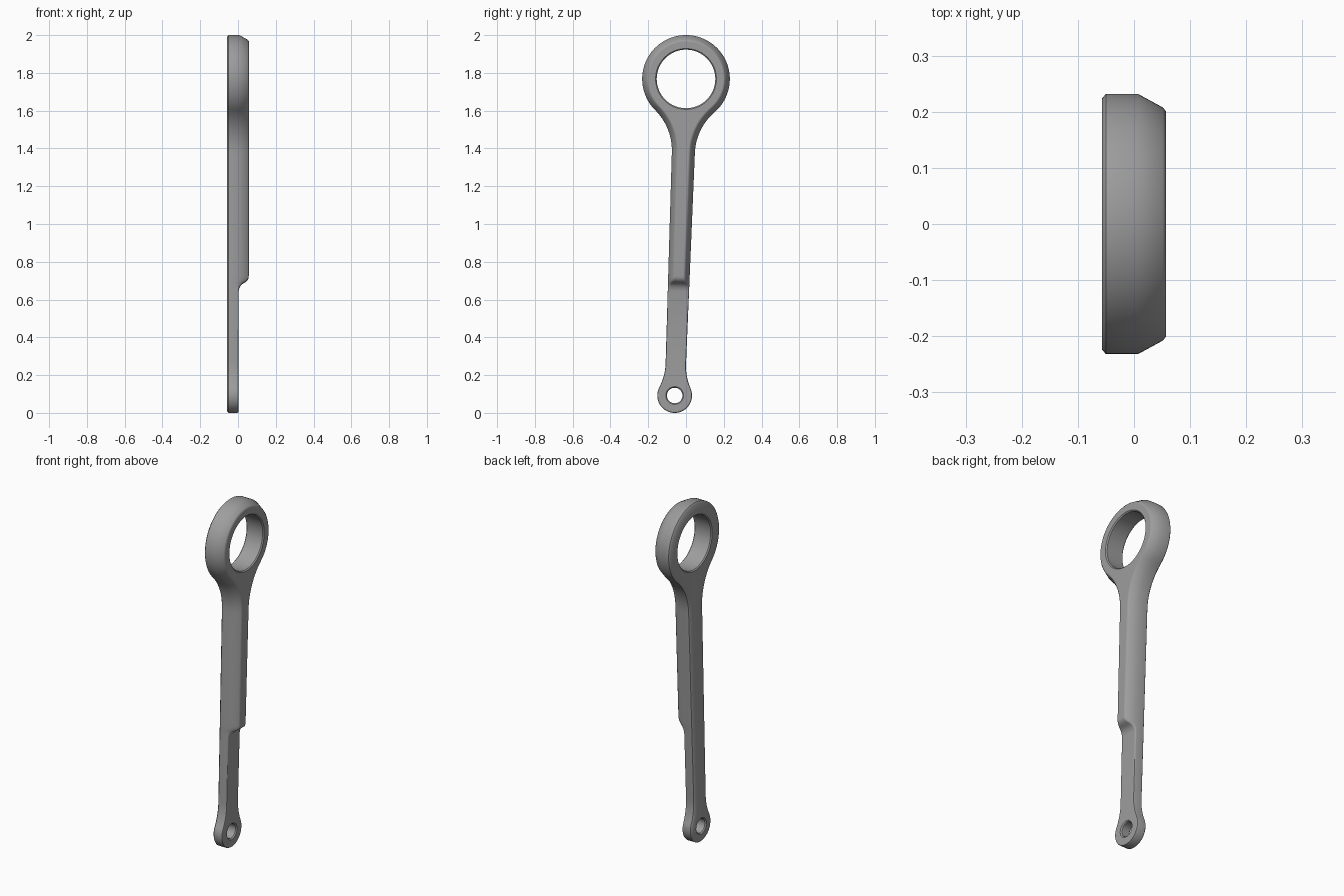
import bpy, bmesh
from math import sin, cos, pi, sqrt, atan2, hypot

if "Cube" in bpy.data.objects:
    bpy.data.objects.remove(bpy.data.objects["Cube"])

# Centres of the small eye and the big ring in (y, z)
EYE, RING = (-0.06, 0.092), (0.0, 1.768)
L = hypot(RING[0] - EYE[0], RING[1] - EYE[1])
UY, UZ = (RING[0] - EYE[0]) / L, (RING[1] - EYE[1]) / L
EYE_R, EYE_HOLE, RING_R, RING_HOLE = 0.092, 0.041, 0.232, 0.155
W0, W1 = 0.054, 0.061            # shaft half widths
F0, F1 = 0.30, 0.30              # fillet radii
BEV = 0.006

# Edge sections as (x, inset) for the thin lower part and the thick upper part
THIN = [(-0.057, 0.008), (-0.050, 0), (-0.004, 0), (0.001, 0.002), (0.003, 0.006), (0.003, 0.010)]
THICK = [(-0.057, 0.008), (-0.050, 0), (0.007, 0), (0.051, 0.024), (0.057, 0.031), (0.057, 0.036)]
# Step between them as (z, blend)
STEP = [(0.645, 0), (0.655, 0.04), (0.665, 0.1), (0.675, 0.2), (0.683, 0.34), (0.689, 0.52),
        (0.694, 0.68), (0.700, 0.82), (0.708, 0.93), (0.716, 0.98), (0.726, 1)]


def lerp(a, b, t):
    return a + (b - a) * t


# Stations along half of the outline: point, normal, blend, hole (centre, radius, angle) or None
stations = []


def add(p, n, t, hole=None):
    stations.append((p, n, t, hole))


# Small eye and its fillet
d0 = sqrt((EYE_R + F0) ** 2 - (W0 + F0) ** 2)
th = atan2(d0, W0 + F0)
for i in range(25):
    a = lerp(-pi / 2, th, i / 24)
    add((EYE_R * cos(a), EYE_R * sin(a)), (cos(a), sin(a)), 0, (0, EYE_HOLE, a))
for i in range(1, 11):
    f = pi + th * (1 - i / 10)
    add((W0 + F0 + F0 * cos(f), d0 + F0 * sin(f)), (-cos(f), -sin(f)), 0,
        (0, EYE_HOLE, lerp(th, pi / 2, i / 10)))

# Shaft with its step
d1 = sqrt((RING_R + F1) ** 2 - (W1 + F1) ** 2)
s0, s1 = d0, L - d1
shaft = [(s0 + 0.03, 0)] + [(z - EYE[1], t) for z, t in STEP] + [(s1 - 0.03, 1)]
for s, t in shaft:
    add((lerp(W0, W1, (s - s0) / (s1 - s0)), s), (1, 0), t)

# Big ring and its fillet
th = atan2(d1, W1 + F1)
for i in range(13):
    f = pi - th * i / 12
    add((W1 + F1 + F1 * cos(f), s1 + F1 * sin(f)), (-cos(f), -sin(f)), 1,
        (L, RING_HOLE, lerp(-pi / 2, -th, i / 12)))
for i in range(1, 41):
    a = lerp(-th, pi / 2, i / 40)
    add((RING_R * cos(a), L + RING_R * sin(a)), (cos(a), sin(a)), 1, (L, RING_HOLE, a))

# Skin both halves with quads
bm = bmesh.new()
N = len(THIN)


def vert(x, v, s, side):
    v *= side
    return bm.verts.new((x, EYE[0] + v * UZ + s * UY, EYE[1] - v * UY + s * UZ))


for side in (1, -1):
    prev = None
    for (pv, ps), (nv, ns), t, hole in stations:
        sec = [(lerp(a[0], b[0], t), lerp(a[1], b[1], t)) for a, b in zip(THIN, THICK)]
        low, top = sec[0][0], sec[-1][0]
        outer = [vert(x, pv - nv * k, ps - ns * k, side) for x, k in sec]
        if hole:
            c, r, a = hole
            wall = [(top, r + BEV), (top - BEV, r), (low + BEV, r), (low, r + BEV)]
            inner = [vert(x, q * cos(a), c + q * sin(a), side) for x, q in wall]
        else:
            inner = [vert(top, 0, ps, side), None, None, vert(low, 0, ps, side)]
        loop = outer + inner
        if prev:
            for i in range(len(loop)):
                j = (i + 1) % len(loop)
                # the shaft is solid, so it has no hole wall
                if N <= i <= N + 2 and (prev[N + 1] is None or loop[N + 1] is None):
                    continue
                bm.faces.new((prev[i], prev[j], loop[j], loop[i]))
        prev = loop

bmesh.ops.remove_doubles(bm, verts=bm.verts, dist=0.00005)
bmesh.ops.recalc_face_normals(bm, faces=bm.faces)
mesh = bpy.data.meshes.new("lever_arm")
bm.to_mesh(mesh)
bm.free()

# Dark grey metal
metal = bpy.data.materials.new("dark_grey_metal")
metal.diffuse_color = (0.34, 0.34, 0.34, 1)
metal.use_nodes = True
metal.node_tree.nodes["Principled BSDF"].inputs["Base Color"].default_value = metal.diffuse_color
mesh.materials.append(metal)

obj = bpy.data.objects.new("lever_arm", mesh)
bpy.context.collection.objects.link(obj)
bpy.context.view_layer.objects.active = obj
obj.select_set(True)
bpy.ops.object.shade_smooth_by_angle(angle=0.72)
